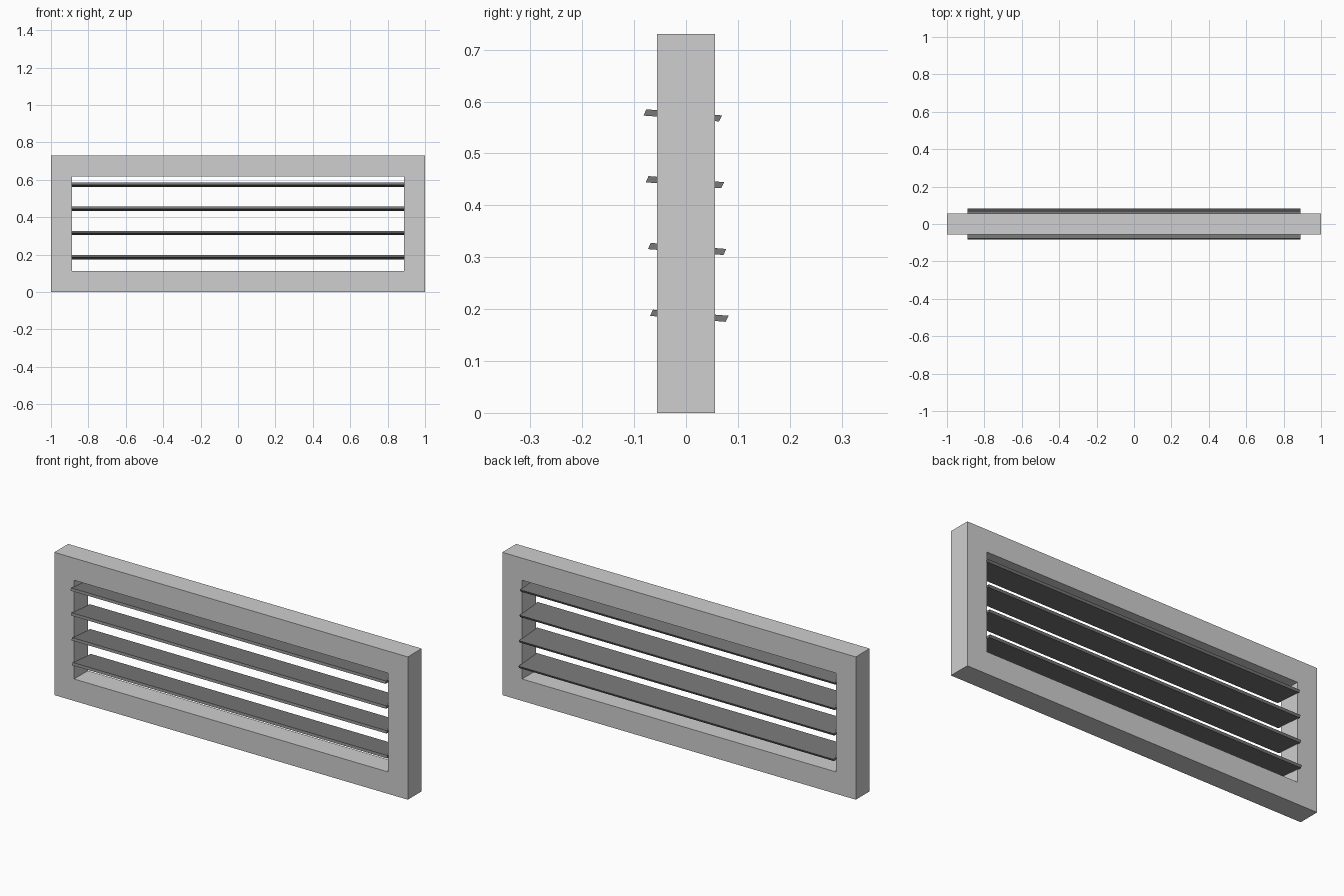
import bpy

if "Cube" in bpy.data.objects:
    bpy.data.objects.remove(bpy.data.objects["Cube"])

HALF_LEN, HEIGHT, HALF_DEPTH = 1.0, 0.73, 0.056
OPEN_X, OPEN_Z0, OPEN_Z1 = 0.888, 0.112, 0.617
SLAT_X, SLAT_PITCH, SLAT_SHIFT = 0.891, 0.1287, -0.0042


def material(name, grey):
    m = bpy.data.materials.new(name)
    m.diffuse_color = (grey, grey, grey, 1)
    m.use_nodes = True
    m.node_tree.nodes["Principled BSDF"].inputs["Base Color"].default_value = m.diffuse_color
    return m


def mesh_object(name, verts, faces, mat):
    me = bpy.data.meshes.new(name)
    me.from_pydata(verts, [], faces)
    me.materials.append(mat)
    ob = bpy.data.objects.new(name, me)
    bpy.context.collection.objects.link(ob)
    return ob


def rect(x, z0, z1, y):
    return [(-x, y, z0), (x, y, z0), (x, y, z1), (-x, y, z1)]


light_grey = material("light grey", 0.62)
dark_grey = material("dark grey", 0.19)

# Frame: rectangular ring with a through opening
verts = []
for y in (-HALF_DEPTH, HALF_DEPTH):
    verts += rect(HALF_LEN, 0, HEIGHT, y) + rect(OPEN_X, OPEN_Z0, OPEN_Z1, y)
faces = []
for i in range(4):
    j = (i + 1) % 4
    faces += [
        (i, j, j + 4, i + 4),             # front
        (i + 8, i + 12, j + 12, j + 8),   # back
        (i, i + 8, j + 8, j),             # outer wall
        (i + 4, j + 4, j + 12, i + 12),   # inner wall
    ]
mesh_object("frame", verts, faces, light_grey)

# Slats: slanted blades with raked edges, stepping slightly backwards going down
profile = [(-0.0817, -0.0003), (0.0637, -0.0117), (0.0693, 0.0), (-0.0765, 0.0117)]
for n in range(4):
    dy, z = -0.0042 * (n - 3), 0.1872 + n * SLAT_PITCH
    dy = max(dy, 0)
    verts = [(x, y + dy, z + h) for x in (-SLAT_X, SLAT_X) for y, h in profile]
    faces = [(3, 2, 1, 0), (4, 5, 6, 7)]
    faces += [(i, (i + 1) % 4, (i + 1) % 4 + 4, i + 4) for i in range(4)]
    slat = mesh_object(f"slat_{n + 1}", verts, faces, dark_grey)

# Consistent outward normals
import bmesh
for ob in bpy.context.collection.objects:
    bm = bmesh.new()
    bm.from_mesh(ob.data)
    bmesh.ops.recalc_face_normals(bm, faces=bm.faces)
    bm.to_mesh(ob.data)
    bm.free()
